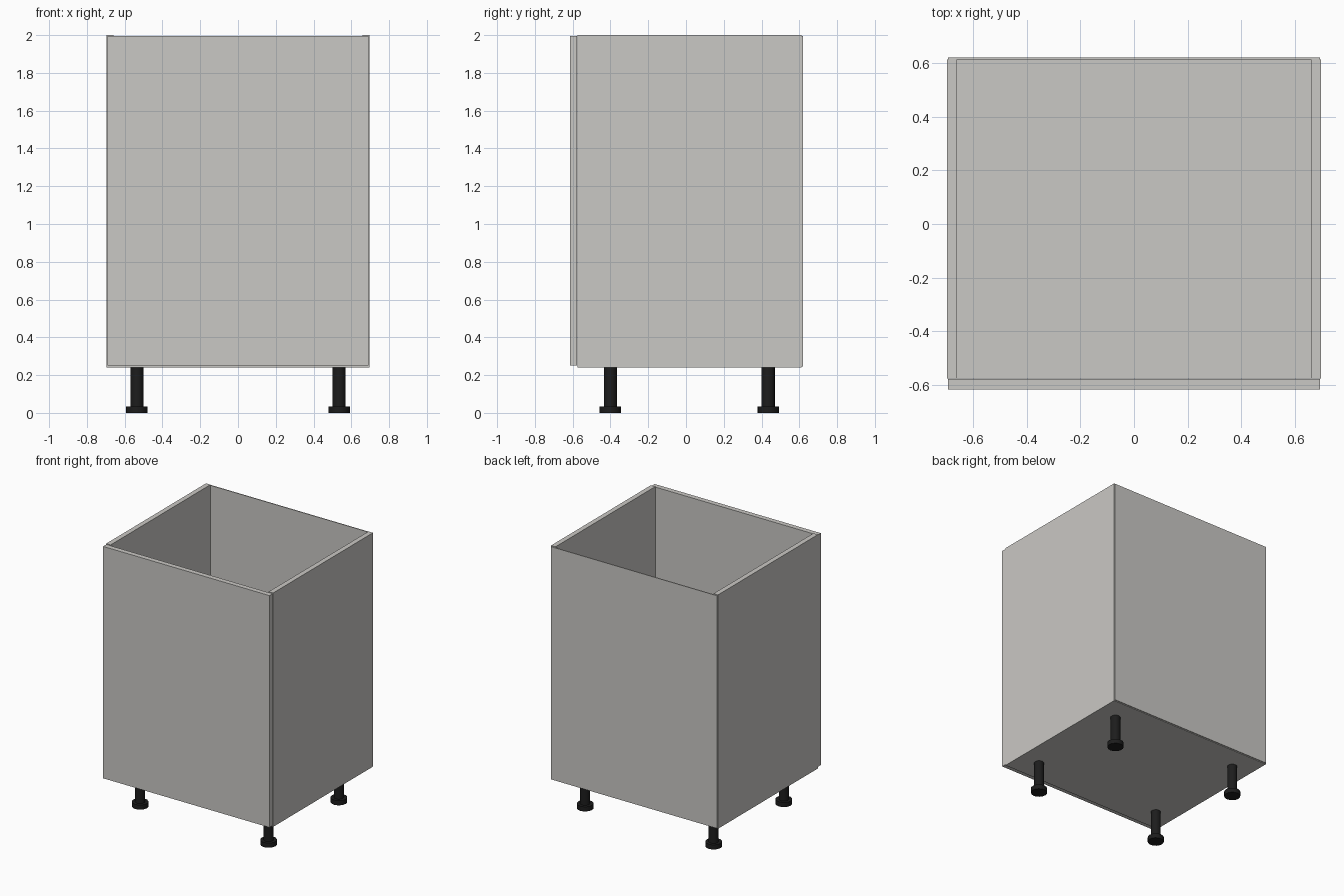
import bpy
import bmesh
from mathutils import Matrix

if "Cube" in bpy.data.objects:
    bpy.data.objects.remove(bpy.data.objects["Cube"])


def material(name, rgb):
    m = bpy.data.materials.new(name)
    m.diffuse_color = (*rgb, 1.0)
    m.use_nodes = True
    m.node_tree.nodes["Principled BSDF"].inputs["Base Color"].default_value = m.diffuse_color
    return m


PANEL = material("warm light grey", (0.59, 0.58, 0.555))
BLACK = material("black plastic", (0.012, 0.012, 0.012))


def finish(name, bm, mat):
    bmesh.ops.recalc_face_normals(bm, faces=bm.faces)
    me = bpy.data.meshes.new(name)
    bm.to_mesh(me)
    bm.free()
    me.materials.append(mat)
    ob = bpy.data.objects.new(name, me)
    bpy.context.collection.objects.link(ob)
    return ob


def box(name, lo, hi, mat=PANEL):
    bm = bmesh.new()
    bmesh.ops.create_cube(bm, size=1.0)
    for v in bm.verts:
        v.co = [lo[i] if v.co[i] < 0 else hi[i] for i in range(3)]
    return finish(name, bm, mat)


def leg(name, x, y):
    # Wide foot disc with a slimmer post up to the cabinet floor
    bm = bmesh.new()
    for r, z0, z1 in ((0.057, 0.0, 0.035), (0.035, 0.035, 0.24)):
        bmesh.ops.create_cone(bm, cap_ends=True, segments=16, radius1=r, radius2=r,
                              depth=z1 - z0,
                              matrix=Matrix.Translation((x, y, (z0 + z1) / 2)))
    ob = finish(name, bm, BLACK)
    bpy.context.view_layer.objects.active = ob
    ob.select_set(True)
    bpy.ops.object.shade_smooth_by_angle()
    ob.select_set(False)


# Side panels
box("left_side", (-0.695, -0.575, 0.24), (-0.658, 0.612, 2.0))
box("right_side", (0.658, -0.575, 0.24), (0.695, 0.612, 2.0))

# Floor between the sides
box("floor_panel", (-0.658, -0.575, 0.24), (0.658, 0.612, 0.277))

# Thin back sheet and front door
box("back_panel", (-0.692, 0.612, 0.245), (0.692, 0.619, 1.995))
box("front_door", (-0.692, -0.615, 0.25), (0.692, -0.577, 1.995))

# Four adjustable legs
for side, x in (("left", -0.535), ("right", 0.535)):
    for end, y in (("front", -0.40), ("back", 0.435)):
        leg(f"{end}_{side}_leg", x, y)
